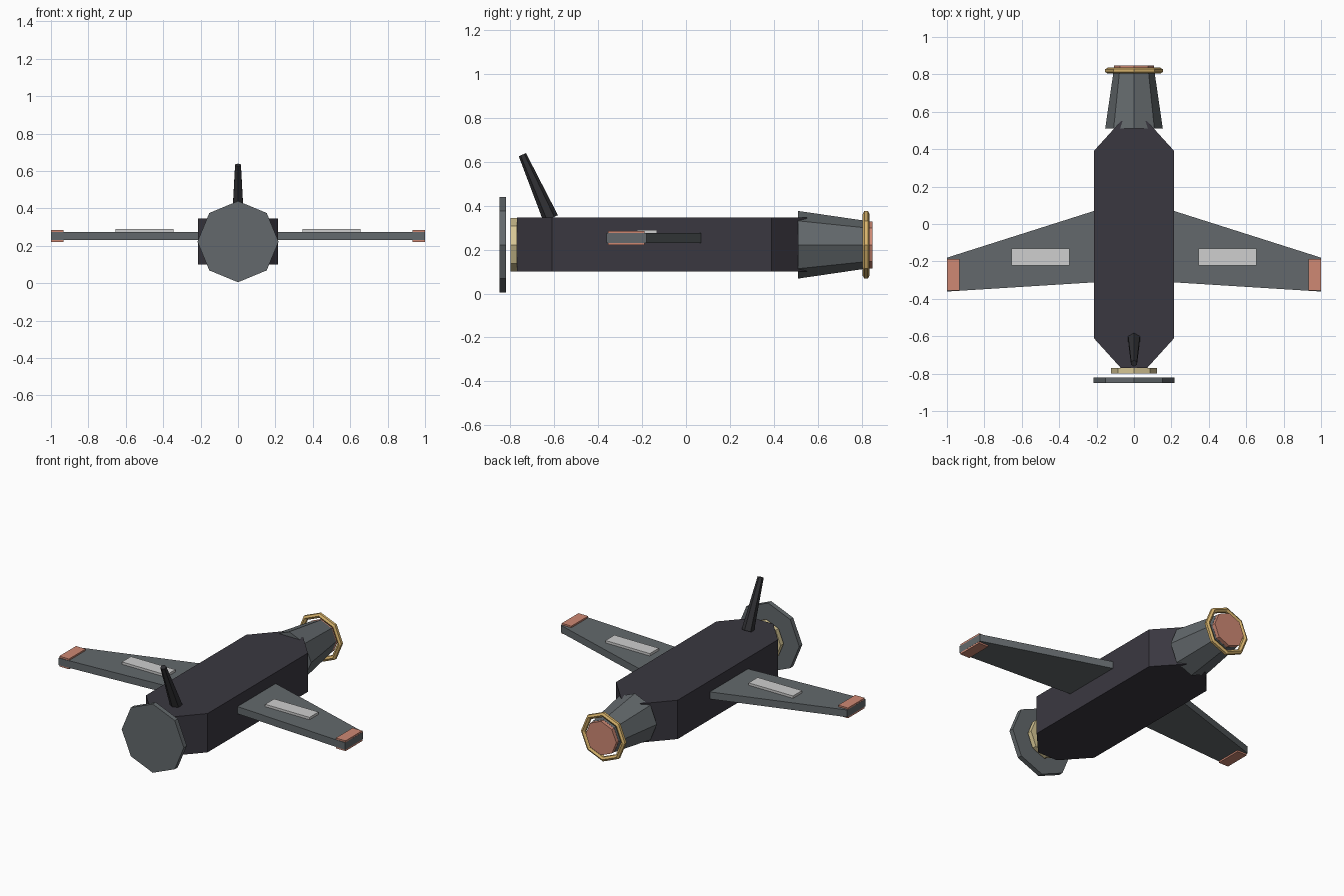
import bpy, bmesh, math
from mathutils import Vector, Matrix

cube = bpy.data.objects.get("Cube")
if cube:
    bpy.data.objects.remove(cube, do_unlink=True)


def material(name, rgb):
    m = bpy.data.materials.new(name)
    m.use_nodes = True
    m.diffuse_color = (*rgb, 1)
    m.node_tree.nodes["Principled BSDF"].inputs["Base Color"].default_value = (*rgb, 1)
    return m


CHARCOAL = material("charcoal", (0.042, 0.039, 0.051))
BLACK = material("soft black", (0.03, 0.03, 0.034))
GREY = material("slate grey", (0.125, 0.141, 0.15))
ORANGE = material("terracotta", (0.62, 0.25, 0.175))
WHITE = material("light grey", (0.62, 0.62, 0.62))
BRASS = material("brass", (0.68, 0.45, 0.15))
PALE = material("pale brass", (0.68, 0.57, 0.3))
AXIS_Z = 0.222


def finish(name, bm, mat):
    bmesh.ops.recalc_face_normals(bm, faces=bm.faces)
    me = bpy.data.meshes.new(name)
    bm.to_mesh(me)
    bm.free()
    me.materials.append(mat)
    ob = bpy.data.objects.new(name, me)
    bpy.context.collection.objects.link(ob)
    return ob


def prism(name, outline, z0, z1, mat):
    """Extrude a plan outline upwards."""
    bm = bmesh.new()
    face = bm.faces.new([bm.verts.new((x, y, z0)) for x, y in outline])
    top = bmesh.ops.extrude_face_region(bm, geom=[face])["geom"]
    verts = [v for v in top if isinstance(v, bmesh.types.BMVert)]
    bmesh.ops.translate(bm, verts=verts, vec=(0, 0, z1 - z0))
    return finish(name, bm, mat)


def rod(name, start, end, r0, r1, sides, mat):
    """Tapered polygon rod between two points, one corner pointing up."""
    a, b = Vector(start), Vector(end)
    d = (b - a).normalized()
    side = Vector((1, 0, 0))
    up = side.cross(d)
    if up.z < 0:
        up = -up
    bm = bmesh.new()
    rings = []
    for c, r in ((a, r0), (b, r1)):
        ring = []
        for i in range(sides):
            t = math.tau * i / sides
            ring.append(bm.verts.new(c + r * (math.cos(t) * up + math.sin(t) * side)))
        rings.append(ring)
        bm.faces.new(ring)
    for i in range(sides):
        j = (i + 1) % sides
        bm.faces.new((rings[0][i], rings[0][j], rings[1][j], rings[1][i]))
    return finish(name, bm, mat)


def y_rod(name, y0, y1, r0, r1, mat):
    return rod(name, (0, y0, AXIS_Z), (0, y1, AXIS_Z), r0, r1, 8, mat)


def torus(name, y, major, minor, sides, mat):
    bm = bmesh.new()
    grid = []
    for i in range(8):
        t = math.tau * i / 8
        row = []
        for k in range(sides):
            p = math.tau * (k + 0.5) / sides
            r = major + minor * math.cos(p)
            row.append(bm.verts.new((r * math.sin(t), y + minor * math.sin(p),
                                     AXIS_Z + r * math.cos(t))))
        grid.append(row)
    for i in range(8):
        for k in range(sides):
            n, m = (i + 1) % 8, (k + 1) % sides
            bm.faces.new((grid[i][k], grid[n][k], grid[n][m], grid[i][m]))
    return finish(name, bm, mat)


def box(x0, x1, y0, y1, s):
    return [(s * x0, y0), (s * x1, y0), (s * x1, y1), (s * x0, y1)]


# Fuselage with chamfered ends
half = [(0.07, -0.77), (0.215, -0.61), (0.215, 0.39), (0.07, 0.55)]
prism("fuselage", half + [(-x, y) for x, y in reversed(half)], 0.1, 0.345, CHARCOAL)

# Nose disc and the hub behind it
y_rod("nose_disc", -0.85, -0.82, 0.217, 0.217, GREY)
y_rod("nose_hub", -0.8, -0.77, 0.122, 0.122, PALE)

# Rear nozzle, glowing plate and ring
y_rod("nozzle", 0.51, 0.825, 0.154, 0.108, GREY)
y_rod("nozzle_plate", 0.815, 0.848, 0.107, 0.107, ORANGE)
torus("nozzle_ring", 0.82, 0.14, 0.016, 6, BRASS)

# Raked fin on the nose
rod("fin", (0, -0.616, 0.342), (0, -0.745, 0.632), 0.036, 0.018, 6, BLACK)

# Wings, with tip caps and raised panels
for label, s in (("left", 1), ("right", -1)):
    wing = [(s * x, y) for x, y in ((0.15, 0.09), (1, -0.18), (1, -0.361), (0.15, -0.308))]
    prism(label + "_wing", wing, 0.23, 0.275, GREY)
    prism(label + "_wing_cap", box(0.932, 0.9995, -0.355, -0.188, s), 0.22, 0.285, ORANGE)
    prism(label + "_wing_panel", box(0.345, 0.655, -0.222, -0.132, s), 0.268, 0.29, WHITE)
